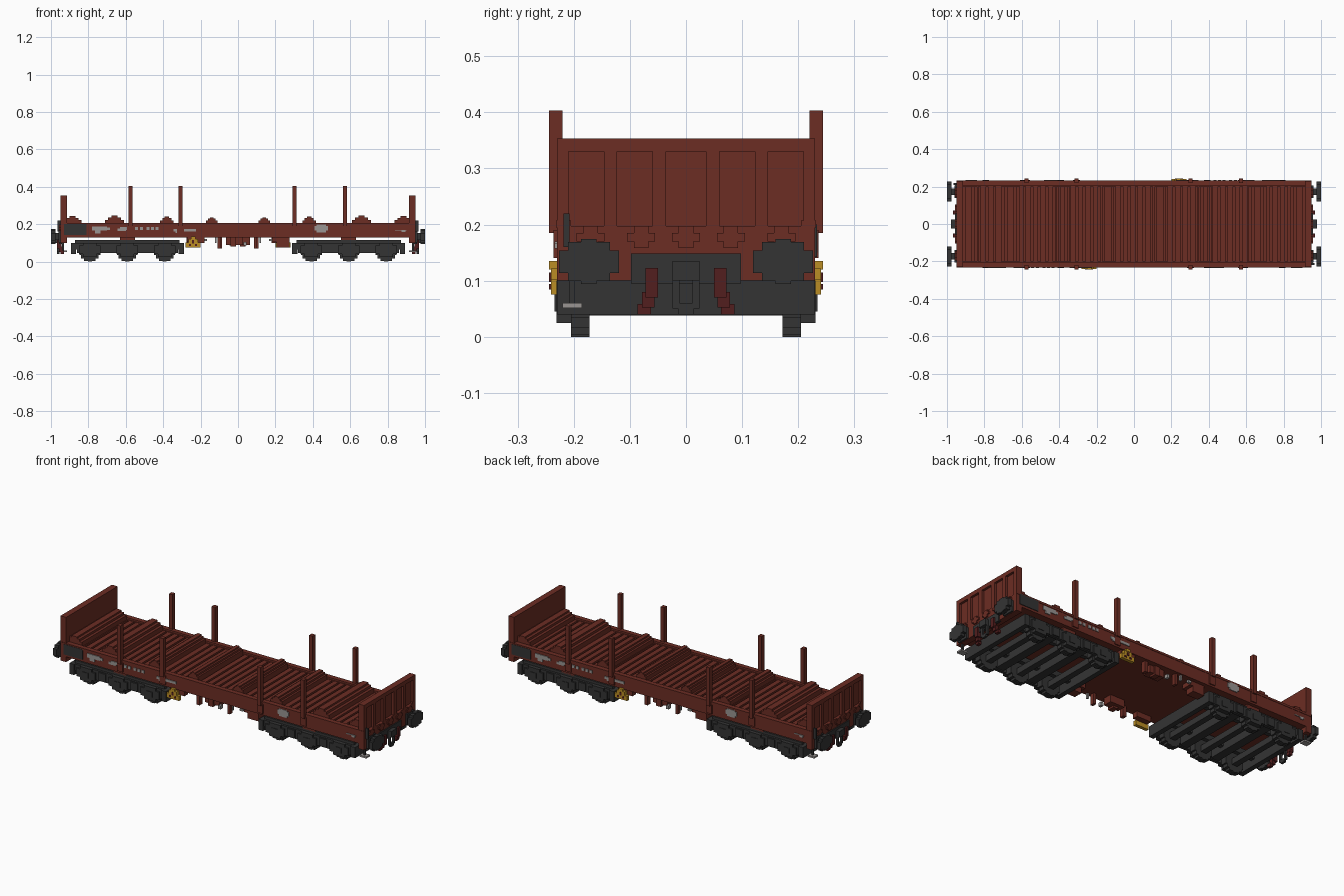
import bpy, bmesh, math
from mathutils import Vector

if "Cube" in bpy.data.objects:
    bpy.data.objects.remove(bpy.data.objects["Cube"], do_unlink=True)


def material(name, rgb):
    m = bpy.data.materials.new(name)
    m.use_nodes = True
    m.diffuse_color = (*rgb, 1)
    node = m.node_tree.nodes["Principled BSDF"]
    node.inputs["Base Color"].default_value = (*rgb, 1)
    node.inputs["Roughness"].default_value = 0.9
    return m


RED = material("oxide red", (0.15, 0.026, 0.017))
DARK = material("dark grey", (0.034, 0.034, 0.034))
MAROON = material("maroon", (0.085, 0.013, 0.013))
YELLOW = material("brake yellow", (0.5, 0.27, 0.018))
GREY = material("marking grey", (0.32, 0.30, 0.29))


def finish(name, bm, mat):
    bmesh.ops.recalc_face_normals(bm, faces=bm.faces)
    me = bpy.data.meshes.new(name)
    bm.to_mesh(me)
    bm.free()
    me.materials.append(mat)
    ob = bpy.data.objects.new(name, me)
    bpy.context.collection.objects.link(ob)
    return ob


def variants(mode):
    """sign pairs: once, turned half round, mirrored in y, or all four corners"""
    return {"one": [(1, 1)], "turn": [(1, 1), (-1, -1)], "sides": [(1, 1), (1, -1)],
            "ends": [(1, 1), (-1, 1)],
            "all": [(1, 1), (1, -1), (-1, 1), (-1, -1)]}[mode]


def boxes(name, mat, rows, mode="one"):
    """one object from boxes given as x0, x1, y0, y1, z0, z1"""
    bm = bmesh.new()
    for sx, sy in variants(mode):
        for x0, x1, y0, y1, z0, z1 in rows:
            vs = bmesh.ops.create_cube(bm, size=1)["verts"]
            for v in vs:
                v.co = Vector((sx * ((x0 + x1) / 2 + v.co.x * (x1 - x0)),
                               sy * ((y0 + y1) / 2 + v.co.y * (y1 - y0)),
                               (z0 + z1) / 2 + v.co.z * (z1 - z0)))
    return finish(name, bm, mat)


def stepped_disc(bm, radius, steps, place, depth):
    """blocky round disc; place(u, v, w) maps to world space"""
    quarter = []
    for i in range(steps):
        a = math.pi / 2 * (i + 0.5) / steps
        if quarter:
            quarter.append((radius * math.cos(a), quarter[-1][1]))
        quarter.append((radius * math.cos(a), radius * math.sin(a + math.pi / 4 / steps)))
    quarter[-1] = (quarter[-1][0], radius)
    quarter = [(radius if abs(u - quarter[0][0]) < 1e-9 else u, v) for u, v in quarter]
    ring = (quarter + [(-u, v) for u, v in reversed(quarter)]
            + [(-u, -v) for u, v in quarter] + [(u, -v) for u, v in reversed(quarter)])
    face = bm.faces.new([bm.verts.new(place(u, v, 0)) for u, v in ring])
    ext = bmesh.ops.extrude_face_region(bm, geom=[face])["geom"]
    shift = place(0, 0, depth) - place(0, 0, 0)
    bmesh.ops.translate(bm, vec=shift, verts=[g for g in ext if isinstance(g, bmesh.types.BMVert)])


# Deck: floor, side rails, planks
boxes("floor", RED, [(-0.93, 0.93, -0.21, 0.21, 0.13, 0.185)])
boxes("side_rail", RED, [(-0.95, 0.95, -0.23, -0.20, 0.13, 0.197),
                         (-0.95, 0.95, -0.232, -0.205, 0.195, 0.207)], "sides")
boxes("floor_planks", RED,
      [(-0.86 + 0.04 * i, -0.832 + 0.04 * i, -0.2, 0.2, 0.18, 0.196) for i in range(43)])

# Stepped load bolsters across the deck
rows = []
for cx, half, top in ((0.14, 0.03, 0.237), (0.38, 0.036, 0.24), (0.66, 0.05, 0.247), (0.885, 0.048, 0.243)):
    for f, k in ((1.0, 0.4), (0.68, 0.75), (0.34, 1.0)):
        rows.append((cx - half * f, cx + half * f, -0.2, 0.2, 0.18, 0.207 + (top - 0.207) * k))
boxes("load_bolsters", RED, rows, "ends")

# End boards with framed recesses
boxes("end_board", RED, [(0.915, 0.937, -0.23, 0.23, 0.1, 0.353)], "ends")
frame = [(0.935, 0.95, -0.23, 0.23, 0.33, 0.353), (0.935, 0.95, -0.23, 0.23, 0.1, 0.197),
         (0.935, 0.95, 0.036, 0.06, 0.19, 0.34), (0.935, 0.95, 0.123, 0.146, 0.19, 0.34),
         (0.935, 0.95, 0.209, 0.23, 0.19, 0.34)]
boxes("end_frame", RED, frame + [(a, b, -d, -c, e, f) for a, b, c, d, e, f in frame[2:]], "ends")
brackets = []
for y in (-0.17, -0.08, 0, 0.08, 0.17):
    brackets += [(0.95, 0.957, y - 0.025, y + 0.025, 0.17, 0.185),
                 (0.95, 0.957, y - 0.013, y + 0.013, 0.158, 0.197)]
boxes("end_brackets", RED, brackets, "ends")
boxes("grab_handle", DARK, [(0.95, 0.965, -0.218, -0.208, 0.16, 0.22)], "turn")

# Side stakes and their sockets
stakes, sockets = [], []
for x in (-0.575, -0.308, 0.302, 0.573):
    stakes.append((x - 0.011, x + 0.011, -0.244, -0.22, 0.185, 0.403))
    sockets.append((x - 0.018, x + 0.018, -0.236, -0.22, 0.14, 0.19))
boxes("stakes", RED, stakes, "sides")
boxes("stake_sockets", RED, sockets, "sides")

# Six-wheel bogies
for label, cx in (("left", 0.592), ("right", -0.592)):
    frame = [(cx - 0.30, cx + 0.30, -0.222, -0.205, 0.065, 0.1),
             (cx - 0.27, cx + 0.27, -0.222, -0.205, 0.045, 0.07),
             (cx - 0.28, cx + 0.28, -0.21, -0.19, 0.095, 0.115)]
    for dx in (-0.2, 0, 0.2):
        frame += [(cx + dx - 0.058, cx + dx + 0.058, -0.231, -0.205, 0.04, 0.085),
                  (cx + dx - 0.036, cx + dx + 0.036, -0.231, -0.205, 0.025, 0.1),
                  (cx + dx - 0.018, cx + dx + 0.018, -0.234, -0.205, 0.045, 0.075)]
    for dx in (-0.1, 0.1):
        frame += [(cx + dx - 0.022, cx + dx + 0.022, -0.229, -0.205, 0.05, 0.095)]
    boxes(label + "_bogie_side_frame", DARK, frame, "sides")
    beams = [(cx + d - w, cx + d + w, -0.23, 0.23, 0.04, 0.1) for d, w in ((-0.288, 0.014), (0.288, 0.014))]
    beams += [(cx + d - 0.024, cx + d + 0.024, -0.21, 0.21, 0.05, 0.1) for d in (-0.1, 0.1)]
    beams += [(cx - 0.28, cx + 0.28, y - 0.012, y + 0.012, 0.075, 0.105) for y in (-0.12, 0.12)]
    boxes(label + "_bogie_beams", DARK, beams)
    boxes(label + "_bogie_pivot", RED, [(cx - 0.04, cx + 0.04, -0.21, 0.21, 0.11, 0.132)])
    bm = bmesh.new()
    for dx in (-0.2, 0, 0.2):
        for y in (-0.205, 0.172):
            stepped_disc(bm, 0.056, 4,
                         lambda u, v, w: Vector((cx + dx + u, y + w, 0.056 + v)), 0.033)
    finish(label + "_bogie_wheels", bm, DARK)
    boxes(label + "_bogie_axles", DARK,
          [(cx + d - 0.017, cx + d + 0.017, -0.2, 0.2, 0.038, 0.072) for d in (-0.2, 0, 0.2)])

# Buffers
bm = bmesh.new()
for s in (-1, 1):
    for y in (-0.173, 0.173):
        stepped_disc(bm, 0.043, 3, lambda u, v, w: Vector((s * (0.977 + w), y + u * 1.24, 0.134 + v * 0.93)), 0.023)
finish("buffer_heads", bm, DARK)
boxes("buffer_stems", DARK, [(0.94, 0.98, 0.155, 0.191, 0.115, 0.152),
                             (0.945, 0.96, 0.14, 0.206, 0.102, 0.165)], "all")

# Coupling gear
boxes("coupler_plate", DARK, [(0.94, 0.956, -0.098, 0.098, 0.095, 0.148)], "ends")
boxes("coupler_hook", DARK, [(0.95, 0.978, -0.024, 0.024, 0.1, 0.135),
                             (0.955, 0.967, -0.024, -0.012, 0.05, 0.1),
                             (0.955, 0.967, 0.012, 0.024, 0.05, 0.1),
                             (0.955, 0.967, -0.014, 0.014, 0.04, 0.06)], "ends")
boxes("brake_hoses", MAROON, [(0.945, 0.967, 0.05, 0.072, 0.07, 0.123),
                              (0.938, 0.957, 0.056, 0.078, 0.052, 0.08),
                              (0.93, 0.948, 0.062, 0.086, 0.04, 0.058)], "all")

# Corner foot steps
boxes("step_hanger", DARK, [(0.93, 0.94, -0.208, -0.198, 0.055, 0.14)], "turn")
boxes("step_plate", GREY, [(0.915, 0.957, -0.22, -0.185, 0.051, 0.06)], "turn")

# Yellow brake change-over boxes on the sides
boxes("brake_box", YELLOW, [(-0.28, -0.2, -0.241, -0.222, 0.075, 0.102),
                            (-0.265, -0.215, -0.241, -0.222, 0.1, 0.122),
                            (-0.252, -0.228, -0.244, -0.222, 0.12, 0.135)], "turn")
boxes("brake_box_levers", MAROON, [(-0.262, -0.25, -0.244, -0.24, 0.084, 0.094),
                                   (-0.23, -0.218, -0.244, -0.24, 0.084, 0.094),
                                   (-0.246, -0.234, -0.244, -0.24, 0.098, 0.115)], "turn")

# Underframe equipment between the bogies
boxes("underframe_boxes", RED, [(-0.11, -0.09, -0.215, -0.19, 0.07, 0.135),
                                (-0.065, 0.025, -0.2, -0.15, 0.09, 0.135),
                                (-0.04, -0.01, -0.21, -0.17, 0.08, 0.135),
                                (0.085, 0.1, -0.215, -0.19, 0.07, 0.135),
                                (0.185, 0.275, -0.21, -0.15, 0.105, 0.135),
                                (0.205, 0.275, -0.21, -0.16, 0.075, 0.11),
                                (-0.27, -0.18, -0.222, -0.19, 0.1, 0.135)], "turn")
boxes("release_handles", GREY, [(0.03, 0.045, -0.22, -0.2, 0.085, 0.105),
                                (0.115, 0.123, -0.22, -0.21, 0.1, 0.132),
                                (0.165, 0.185, -0.22, -0.205, 0.11, 0.122)], "turn")

# Painted side panels
boxes("dark_side_panel", DARK, [(-0.93, -0.81, -0.2335, -0.229, 0.142, 0.2)], "turn")
marks = [(-0.78, -0.70, 0.165, 0.188), (-0.765, -0.735, 0.15, 0.166), (-0.7, -0.685, 0.168, 0.182),
         (-0.645, -0.6, 0.163, 0.177), (-0.63, -0.58, 0.17, 0.185),
         (-0.345, -0.225, 0.16, 0.174), (-0.335, -0.29, 0.153, 0.161),
         (0.41, 0.48, 0.165, 0.19), (0.42, 0.47, 0.155, 0.197), (0.84, 0.9, 0.166, 0.17),
         (0.875, 0.895, 0.157, 0.166)]
marks += [(x, x + 0.016, 0.168, 0.184) for x in (-0.55, -0.525, -0.49, -0.465, -0.44)]
boxes("side_marking_plates", GREY,
      [(a, b, -0.2345, -0.229, c, d) for a, b, c, d in marks], "turn")
